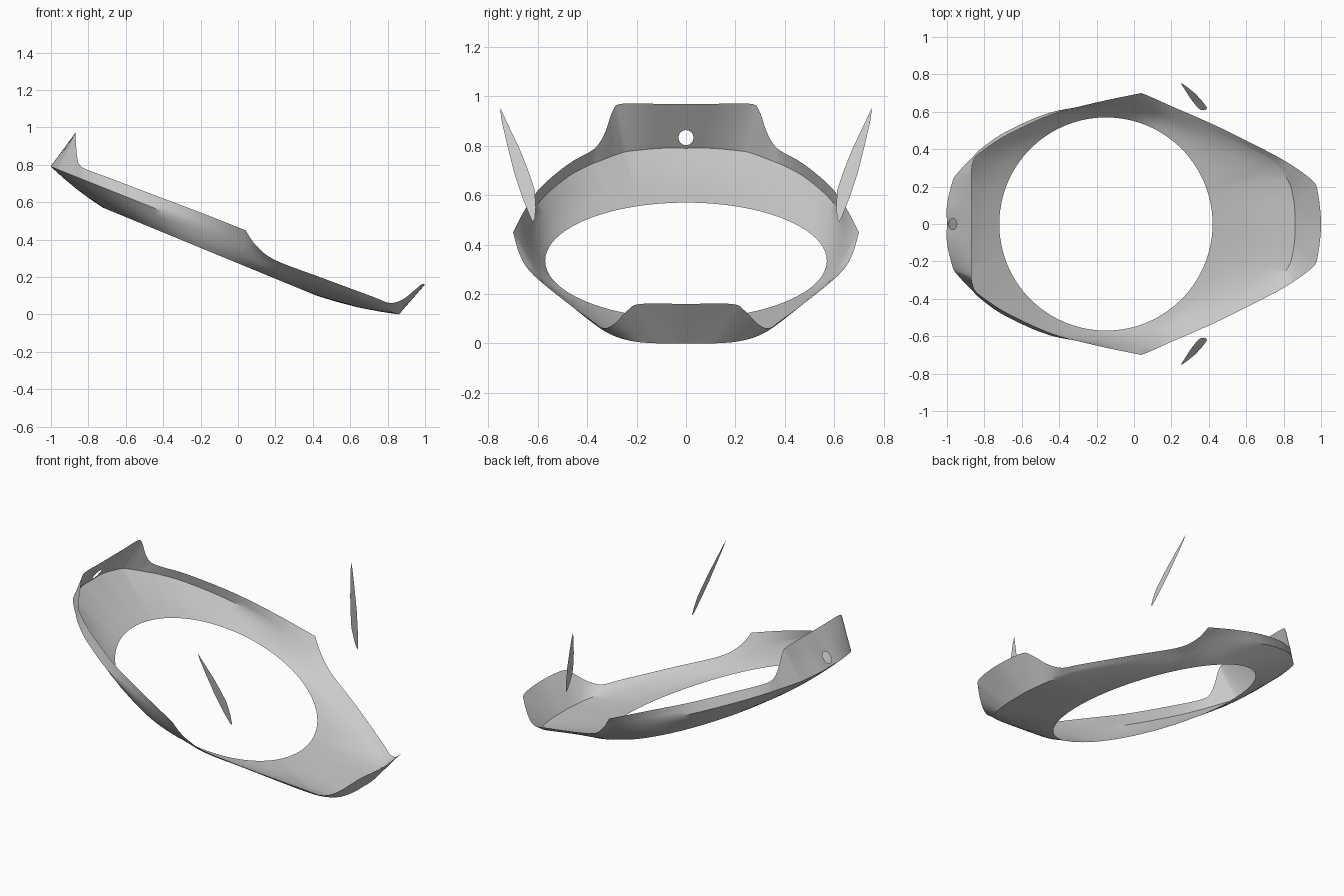
import bpy, bmesh, math
from mathutils import Vector

default = bpy.data.objects.get("Cube")
if default:
    bpy.data.objects.remove(default)

grey = bpy.data.materials.new("plain_grey")
grey.use_nodes = True
grey.diffuse_color = (0.6, 0.6, 0.6, 1)
grey.node_tree.nodes["Principled BSDF"].inputs["Base Color"].default_value = (0.6, 0.6, 0.6, 1)

CENTRE_X, RADIUS = -0.15, 0.57      # round opening
STEPS = 5                           # samples between stations


def finish(bm, name):
    """Turn a half mesh into an object mirrored across the centre plane."""
    mesh = bpy.data.meshes.new(name)
    bm.to_mesh(mesh)
    bm.free()
    mesh.materials.append(grey)
    obj = bpy.data.objects.new(name, mesh)
    bpy.context.collection.objects.link(obj)
    mirror = obj.modifiers.new("mirror", 'MIRROR')
    mirror.use_axis = (False, True, False)
    mirror.merge_threshold = 0.0005
    bpy.ops.object.select_all(action='DESELECT')
    obj.select_set(True)
    bpy.context.view_layer.objects.active = obj
    bpy.ops.object.shade_smooth_by_angle(angle=math.radians(35))
    return obj


def flip(p):
    return Vector((p[0], -p[1], p[2]))


def spline(points, mirror_start=False, mirror_end=False):
    """Smooth curve through the points, square to the centre plane if asked."""
    pts = [Vector(p) for p in points]
    first = flip(pts[1]) if mirror_start else pts[0]
    last = flip(pts[-2]) if mirror_end else pts[-1]
    ext = [first] + pts + [last]
    out = []
    for a, b, c, d in zip(ext, ext[1:], ext[2:], ext[3:]):
        for i in range(STEPS):
            t = i / STEPS
            out.append(0.5 * (2 * b + (c - a) * t + (2 * a - 5 * b + 4 * c - d) * t * t
                              + (3 * b - a - 3 * c + d) * t ** 3))
    return out + [pts[-1]]


def opening_point(p):
    """Point on the tilted round opening in line with p."""
    ang = math.atan2(p.y, p.x - CENTRE_X)
    x = CENTRE_X + RADIUS * math.cos(ang)
    return Vector((x, RADIUS * math.sin(ang), 0.57 - 0.412 * (x + 0.72)))


def shell(crease, rim, name, cut_hole=False):
    """Bowl from the opening to the crease, then a band up to the rim."""
    bm = bmesh.new()
    columns = []
    for c, r in zip(crease, rim):
        o = opening_point(c)
        col = []
        for i in range(5):
            t = i / 4
            p = o.lerp(c, t)
            p.z -= 0.012 * math.sin(math.pi * t)
            col.append(p)
        col += [c.lerp(r, t) for t in (0.33, 0.67, 1)]
        columns.append([bm.verts.new(p) for p in col])
    for a, b in zip(columns, columns[1:]):
        for i in range(len(a) - 1):
            bm.faces.new((a[i], a[i + 1], b[i + 1], b[i]))
    if cut_hole:
        punch(bm, Vector((-0.97, 0, 0.833)), 0.03)
    bmesh.ops.recalc_face_normals(bm, faces=bm.faces)
    return finish(bm, name)


def punch(bm, centre, radius, sides=16):
    """Cut a round hole through the rear tab along x."""
    for i in range(sides):
        ang = 2 * math.pi * (i + 0.5) / sides
        n = Vector((0, math.cos(ang), math.sin(ang)))
        faces = [f for f in bm.faces if f.calc_center_median().x < -0.85
                 and f.calc_center_median().y < 0.1
                 and f.calc_center_median().z > 0.785]
        geom = set(faces)
        for f in faces:
            geom.update(f.edges)
            geom.update(f.verts)
        bmesh.ops.bisect_plane(bm, geom=list(geom), dist=1e-5,
                               plane_co=centre + n * radius, plane_no=n)
    inside = []
    for f in bm.faces:
        d = f.calc_center_median() - centre
        if abs(d.x) < 0.1 and math.hypot(d.y, d.z) < radius:
            inside.append(f)
    bmesh.ops.delete(bm, geom=inside, context='FACES')


# Rear collar: crease lies on a slope, rim rises into the tab
rear_crease = [(x, y, 0.39 - 0.4 * x) for x, y in (
    (-1, 0), (-1, .1), (-.97, .23), (-.945, .27), (-.91, .31), (-.87, .35),
    (-.82, .4), (-.69, .49), (-.45, .595), (-.2, .635), (.04, .65))]
rear_rim = [
    (-.87, 0, .97), (-.87, .12, .97), (-.87, .26, .97), (-.868, .295, .945),
    (-.862, .325, .86), (-.85, .355, .805), (-.81, .39, .775),
    (-.68, .475, .727), (-.44, .585, .635), (-.2, .65, .545), (.04, .7, .45)]
shell(spline(rear_crease, mirror_start=True), spline(rear_rim, mirror_start=True),
      "rear_collar", cut_hole=True)

# Front collar: sweeps down to a fold and a turned-up lip
front_crease = [
    (.04, .65, .374), (.1, .63, .325), (.2, .59, .26), (.45, .48, .165),
    (.7, .36, .07), (.78, .29, .03), (.83, .22, .01), (.85, .15, .002),
    (.86, .07, 0), (.86, 0, 0)]
front_rim = [
    (.04, .7, .45), (.1, .675, .365), (.2, .63, .29), (.45, .52, .195),
    (.72, .385, .095), (.81, .335, .062), (.88, .29, .08), (.95, .235, .135),
    (.98, .185, .16), (1, 0, .16)]
shell(spline(front_crease, mirror_end=True), spline(front_rim, mirror_end=True),
      "front_collar")

# Floating side blades: flat leaves on a sloping plane
blade_outline = [
    (.752, .953), (.72, .885), (.67, .78), (.635, .69), (.612, .62), (.608, .55),
    (.612, .505), (.62, .492), (.632, .515), (.66, .585), (.695, .69),
    (.725, .81), (.748, .91)]
bm = bmesh.new()
bm.faces.new([bm.verts.new((.25 + .14 * (.953 - z) / .46, y, z)) for y, z in blade_outline])
finish(bm, "side_blades")
